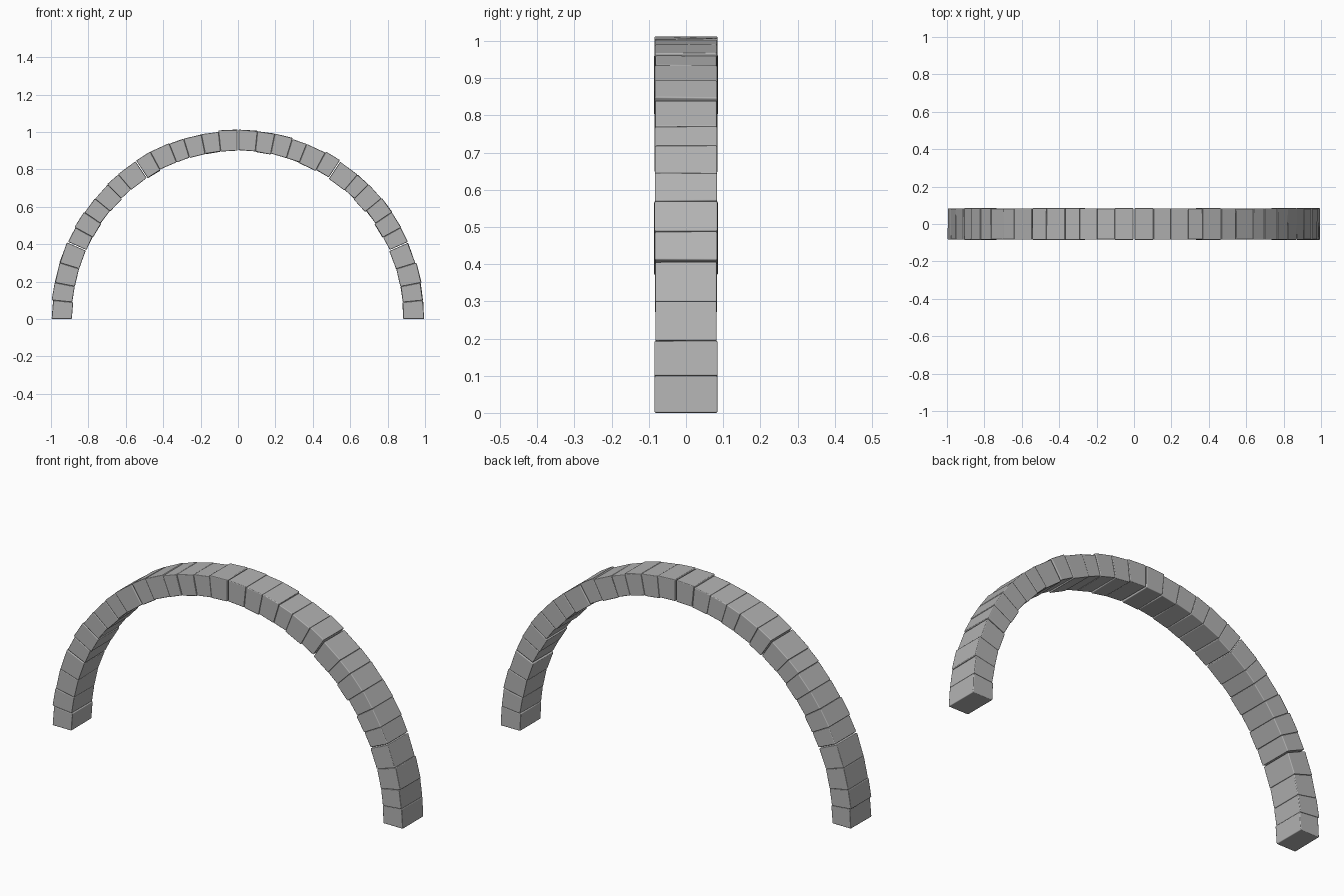
import bpy
import bmesh
import random
from math import cos, sin, radians

cube = bpy.data.objects.get("Cube")
if cube:
    bpy.data.objects.remove(cube, do_unlink=True)

random.seed(7)

stone = bpy.data.materials.new("grey stone")
stone.use_nodes = True
GREY = (0.45, 0.45, 0.45, 1)
stone.diffuse_color = GREY
stone.node_tree.nodes["Principled BSDF"].inputs["Base Color"].default_value = GREY

# Slightly elliptical arch: half widths and heights of the two faces
OUTER = (0.997, 1.01)
INNER = (0.887, 0.901)
HALF_DEPTH = 0.084


def arch_point(radii, angle, y, offset):
    a = radians(angle)
    return ((radii[0] + offset) * cos(a), y, max(0, (radii[1] + offset) * sin(a)))


def voussoir(name, start, end):
    """One wedge-shaped block between two angles, slightly irregular."""
    shift_out = random.uniform(-0.004, 0.003)
    shift_in = random.uniform(-0.003, 0.004)
    half = HALF_DEPTH + random.uniform(-0.002, 0.002)
    bm = bmesh.new()
    rings = []
    for angle in (start, end):
        ring = []
        for radii, y, shift in ((INNER, -half, shift_in), (OUTER, -half, shift_out),
                                (OUTER, half, shift_out), (INNER, half, shift_in)):
            wobble = random.uniform(-0.002, 0.002)
            ring.append(bm.verts.new(arch_point(radii, angle, y, shift + wobble)))
        rings.append(ring)
    bm.faces.new(rings[0])
    bm.faces.new(rings[1][::-1])
    for i in range(4):
        j = (i + 1) % 4
        bm.faces.new((rings[0][j], rings[0][i], rings[1][i], rings[1][j]))
    bmesh.ops.recalc_face_normals(bm, faces=bm.faces)
    mesh = bpy.data.meshes.new(name)
    bm.to_mesh(mesh)
    bm.free()
    mesh.materials.append(stone)
    block = bpy.data.objects.new(name, mesh)
    bpy.context.collection.objects.link(block)
    # Worn edges
    bevel = block.modifiers.new("worn edges", 'BEVEL')
    bevel.width = 0.004
    bevel.segments = 2
    bevel.harden_normals = True
    for face in mesh.polygons:
        face.use_smooth = True


# Joint angles of one half; wider mortar gaps separate the larger sections
joints = [0, 5.7, 11.1, 17.3, 24, 29, 34.4, 39.7, 45.5, 50, 56.8,
          62, 68.3, 73, 78.6, 84, 90]
section_joints = (24, 56.8, 90)

for side in ("left", "right"):
    for n, (a, b) in enumerate(zip(joints, joints[1:]), 1):
        start = a + (0.15 if a in section_joints else 0)
        end = b - (0.15 if b in section_joints else 0)
        if side == "right":
            start, end = 180 - end, 180 - start
        voussoir(f"{side}_arch_stone_{n:02d}", start, end)
